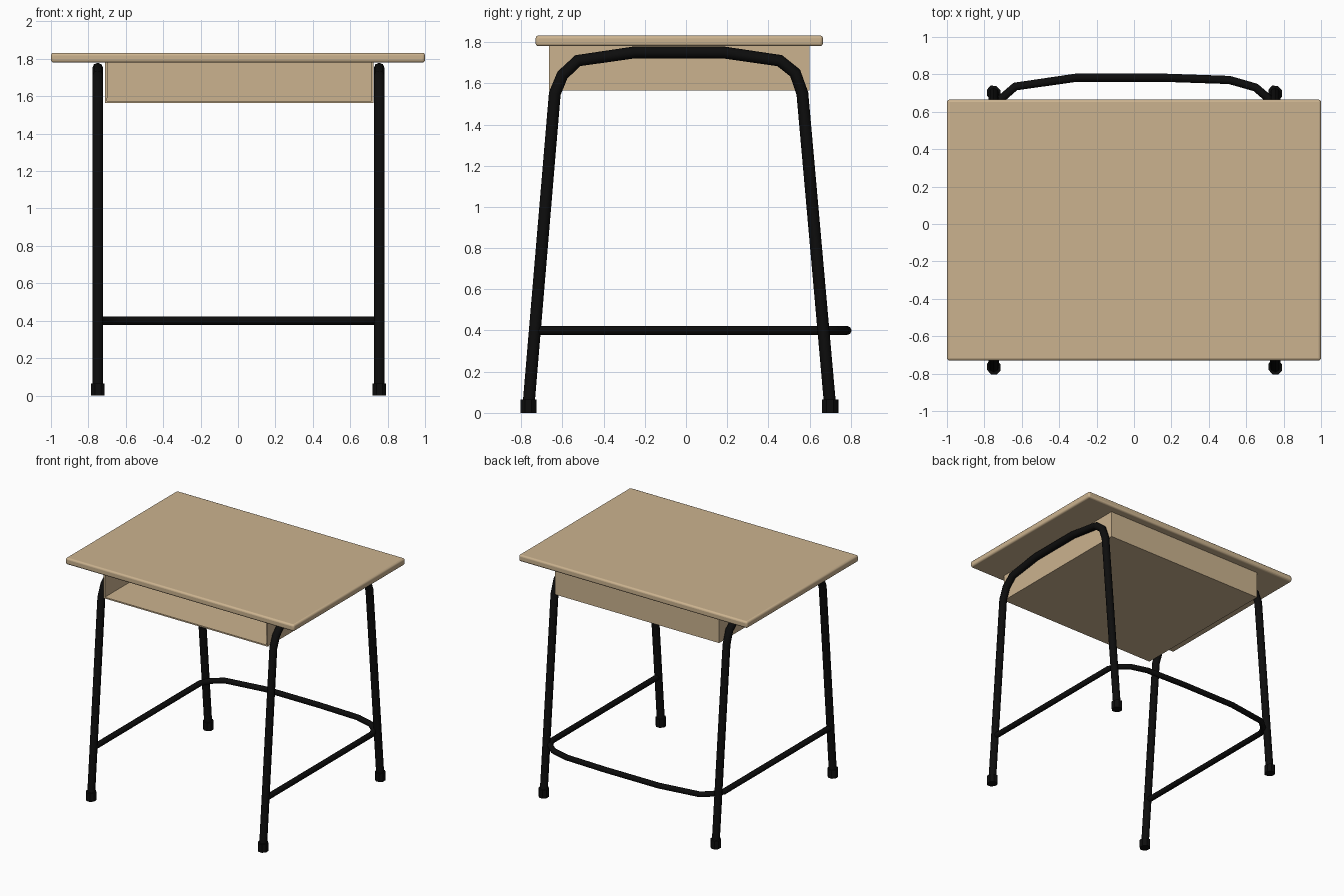
import bpy, bmesh, math
from mathutils import Vector

default = bpy.data.objects.get("Cube")
if default:
    bpy.data.objects.remove(default, do_unlink=True)


def material(name, color):
    mat = bpy.data.materials.new(name)
    mat.use_nodes = True
    mat.diffuse_color = (*color, 1)
    mat.node_tree.nodes["Principled BSDF"].inputs["Base Color"].default_value = (*color, 1)
    return mat


wood = material("light wood", (0.60, 0.45, 0.275))
black = material("black paint", (0.004, 0.004, 0.004))


def activate(obj):
    bpy.ops.object.select_all(action="DESELECT")
    obj.select_set(True)
    bpy.context.view_layer.objects.active = obj


def box(name, low, high, mat):
    low, high = Vector(low), Vector(high)
    bpy.ops.mesh.primitive_cube_add(size=1, location=(low + high) / 2)
    obj = bpy.context.object
    obj.name = name
    obj.scale = high - low
    bpy.ops.object.transform_apply(location=False, rotation=False, scale=True)
    obj.data.materials.append(mat)
    return obj


def tube(name, points, radius):
    curve = bpy.data.curves.new(name, "CURVE")
    curve.dimensions = "3D"
    curve.bevel_depth = radius
    curve.bevel_resolution = 2
    curve.use_fill_caps = True
    spline = curve.splines.new("POLY")
    spline.points.add(len(points) - 1)
    for point, co in zip(spline.points, points):
        point.co = (*co, 1)
    curve.materials.append(black)
    obj = bpy.data.objects.new(name, curve)
    bpy.context.collection.objects.link(obj)
    activate(obj)
    bpy.ops.object.convert(target="MESH")
    bpy.ops.object.shade_smooth_by_angle(angle=math.radians(50))


# Tabletop with rounded edges
top = box("tabletop", (-1, -0.73, 1.78), (1, 0.665, 1.832), wood)
bevel = top.modifiers.new("rounded edge", "BEVEL")
bevel.width = 0.014
bevel.segments = 3
activate(top)
bpy.ops.object.shade_smooth_by_angle(angle=math.radians(40))

# Book tray, open at the front and closed above by the tabletop
tray = box("book_tray", (-0.71, -0.665, 1.565), (0.725, 0.60, 1.785), wood)
bm = bmesh.new()
bm.from_mesh(tray.data)
openings = [f for f in bm.faces if f.normal.y < -0.5 or f.normal.z > 0.5]
bmesh.ops.delete(bm, geom=openings, context="FACES")
bm.to_mesh(tray.data)
bm.free()
walls = tray.modifiers.new("walls", "SOLIDIFY")
walls.thickness = 0.015
walls.offset = -1

# Side frames: each is one bent tube making a front and a back leg
frame = [(-0.765, 0.03), (-0.637, 1.55), (-0.60, 1.64), (-0.525, 1.71),
         (-0.25, 1.75), (0.18, 1.75), (0.455, 1.71), (0.53, 1.65),
         (0.565, 1.55), (0.70, 0.03)]
for side, x in (("right", -0.75), ("left", 0.755)):
    tube(side + "_leg_frame", [(x, y, z) for y, z in frame], 0.029)
    for end, y in (("front", -0.765), ("back", 0.70)):
        bpy.ops.mesh.primitive_cylinder_add(
            vertices=8, radius=0.039, depth=0.065, location=(x, y, 0.0325),
            rotation=(0, 0, math.pi / 8))
        foot = bpy.context.object
        foot.name = f"{side}_{end}_foot"
        foot.scale = (1, 1.1, 1)
        foot.data.materials.append(black)

# Foot rail running round the sides and bowed at the back
rail = [(-0.75, -0.73), (-0.75, 0.60), (-0.71, 0.67), (-0.635, 0.735),
        (-0.31, 0.782), (0.16, 0.782), (0.51, 0.77), (0.65, 0.73),
        (0.72, 0.67), (0.755, 0.60), (0.755, -0.73)]
tube("foot_rail", [(x, y, 0.4) for x, y in rail], 0.022)
